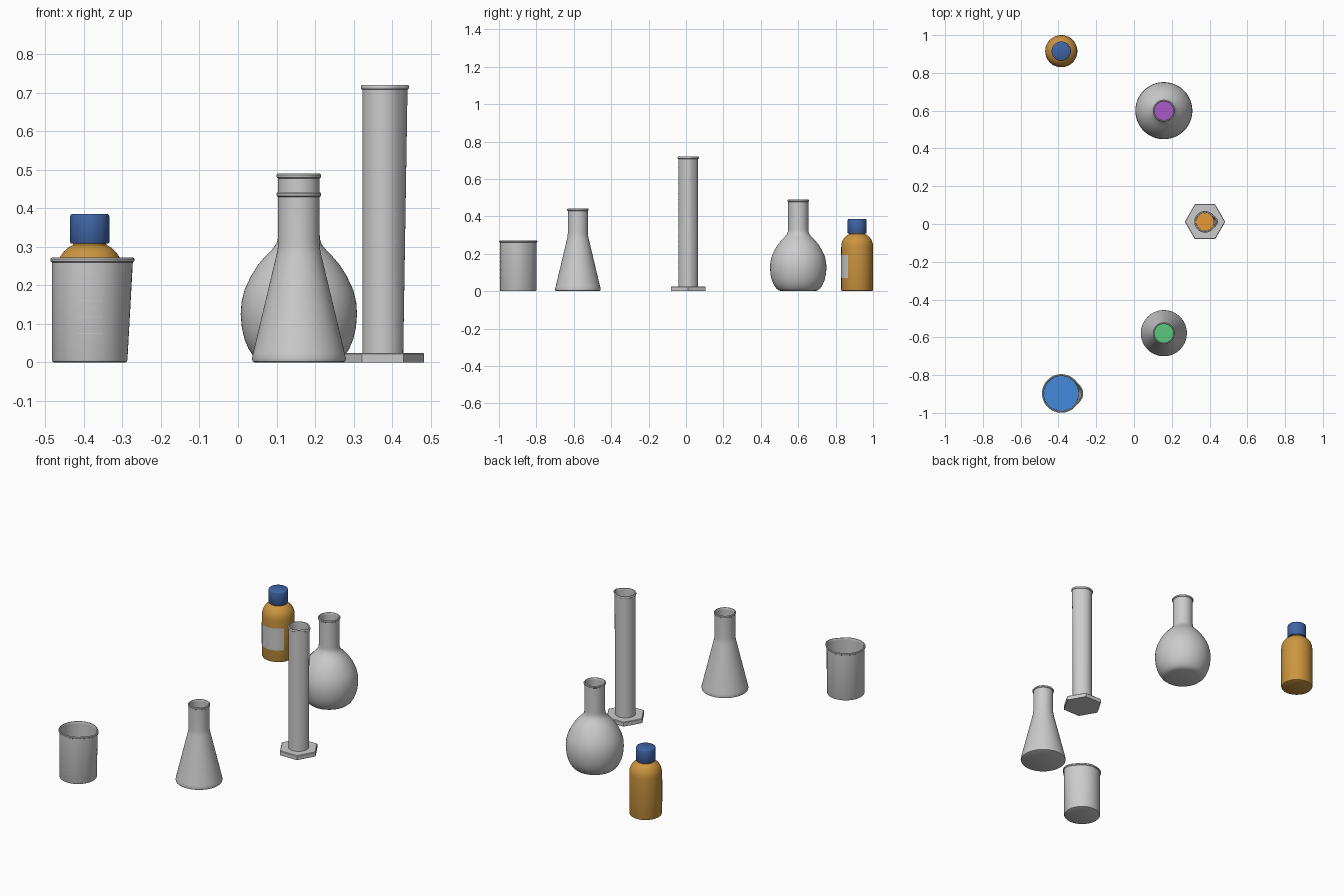
import bpy, bmesh, math

if "Cube" in bpy.data.objects:
    bpy.data.objects.remove(bpy.data.objects["Cube"])


def material(name, rgb):
    m = bpy.data.materials.new(name)
    m.diffuse_color = (*rgb, 1)
    m.use_nodes = True
    m.node_tree.nodes["Principled BSDF"].inputs["Base Color"].default_value = m.diffuse_color
    return m


AMBER = material("amber_glass", (0.60, 0.30, 0.05))
BLUE_CAP = material("blue_plastic", (0.05, 0.13, 0.38))
BLUE = material("blue_liquid", (0.06, 0.25, 0.72))
GREEN = material("green_liquid", (0.10, 0.58, 0.20))
ORANGE = material("orange_liquid", (0.80, 0.33, 0.04))
PURPLE = material("purple_liquid", (0.40, 0.10, 0.60))


def finish(name, bm, at, mat=None, smooth=True):
    me = bpy.data.meshes.new(name)
    bm.to_mesh(me)
    bm.free()
    ob = bpy.data.objects.new(name, me)
    ob.location = (at[0], at[1], 0)
    bpy.context.collection.objects.link(ob)
    if mat:
        me.materials.append(mat)
    if smooth:
        bpy.ops.object.select_all(action='DESELECT')
        ob.select_set(True)
        bpy.context.view_layer.objects.active = ob
        bpy.ops.object.shade_smooth_by_angle(angle=math.radians(35))
    return ob


def lathe(name, at, profile, mat=None, n=64, smooth=True, spout=None):
    """Revolve (radius, z) points; spout = (min z, reach) pulls the rim to +x."""
    bm = bmesh.new()
    rings = []
    for r, z in profile:
        if r == 0:
            rings.append([bm.verts.new((0, 0, z))])
            continue
        ring = []
        for i in range(n):
            a = 2 * math.pi * i / n
            d = 0
            if spout and z > spout[0]:
                off = abs(math.remainder(a, 2 * math.pi)) / math.radians(42)
                d = spout[1] * math.cos(min(off, 1) * math.pi / 2) ** 2
            ring.append(bm.verts.new(((r + d) * math.cos(a), (r + d) * math.sin(a), z)))
        rings.append(ring)
    for p, q in zip(rings, rings[1:]):
        for i in range(n):
            j = (i + 1) % n
            if len(p) == 1:
                bm.faces.new((p[0], q[j], q[i]))
            elif len(q) == 1:
                bm.faces.new((p[i], p[j], q[0]))
            else:
                bm.faces.new((p[i], p[j], q[j], q[i]))
    bmesh.ops.recalc_face_normals(bm, faces=bm.faces)
    return finish(name, bm, at, mat, smooth)


def vessel(name, at, outer, rim, wall=0.005, spout=None):
    """Hollow glass: outer wall, rolled rim of radius rim, inner wall and floor."""
    r, h = outer[-1]
    lip = [(rim - 0.001, h + 0.002), (rim, h + 0.005), (rim, h + 0.009), (rim - 0.003, h + 0.012),
           (r - wall + 0.002, h + 0.012), (r - wall, h + 0.009)]
    inner = [(q - wall, max(z, wall)) for q, z in reversed(outer[1:])]
    lathe(name, at, [(0, 0)] + outer + lip + inner + [(0, wall)], spout=spout)


def liquid(name, at, walls, mat):
    lathe(name, at, [(0, 0.007)] + walls + [(0, walls[-1][1])], mat)


def band(bm, radius, z0, z1, half_angle, n=8):
    """Curved strip on the -y side of a round surface."""
    rows = []
    for z in (z0, z1):
        r = radius(z)
        rows.append([bm.verts.new((r * math.sin(a), -r * math.cos(a), z))
                     for a in (half_angle * (2 * i / n - 1) for i in range(n + 1))])
    for i in range(n):
        bm.faces.new((rows[0][i], rows[0][i + 1], rows[1][i + 1], rows[1][i]))


def graduations(name, at, radius, z0, z1, count, long, short):
    bm = bmesh.new()
    for i in range(count):
        z = z0 + (z1 - z0) * i / (count - 1)
        w = short if i % 2 else long
        band(bm, lambda h: radius(h) + 0.0008, z - 0.001, z + 0.001, math.asin(w / radius(z)))
    finish(name, bm, at)


# Beaker
P = (-0.385, -0.897)
vessel("beaker", P, [(0.092, 0), (0.096, 0.002), (0.098, 0.007), (0.098, 0.26)], 0.102,
       spout=(0.25, 0.014))
liquid("beaker_liquid", P, [(0.0925, 0.007), (0.0925, 0.15)], BLUE)
graduations("beaker_marks", P, lambda z: 0.098, 0.075, 0.247, 9, 0.032, 0.017)

# Conical flask
P = (0.158, -0.578)
vessel("conical_flask", P, [(0.114, 0), (0.120, 0.003), (0.122, 0.010), (0.119, 0.024),
                            (0.058, 0.280), (0.055, 0.295), (0.054, 0.31), (0.054, 0.43)], 0.058)
liquid("conical_flask_liquid", P, [(0.114, 0.007), (0.112, 0.024), (0.082, 0.15)], GREEN)
graduations("conical_flask_marks", P, lambda z: 0.119 - (z - 0.024) * 0.2383,
            0.086, 0.226, 5, 0.034, 0.020)

# Measuring cylinder with hexagonal foot
P = (0.376, 0.012)
lathe("cylinder_foot", P, [(0, 0), (0.107, 0), (0.107, 0.022), (0.104, 0.025), (0, 0.025)],
      n=6, smooth=False)
outer = [(0.053, 0.025), (0.053, 0.03), (0.053, 0.708)]
lathe("measuring_cylinder", P, [(0, 0.025)] + outer +
      [(0.056, 0.710), (0.057, 0.713), (0.057, 0.717), (0.055, 0.72), (0.049, 0.72),
       (0.048, 0.717), (0.048, 0.708), (0.048, 0.032), (0, 0.032)], spout=(0.70, 0.011))
lathe("cylinder_liquid", P, [(0, 0.034), (0.0475, 0.034), (0.0475, 0.45), (0, 0.45)], ORANGE)
graduations("cylinder_marks", P, lambda z: 0.053, 0.095, 0.663, 21, 0.015, 0.010)

# Round flask
P = (0.158, 0.6)
bulb = [(0.09, 0), (0.105, 0.005), (0.118, 0.016), (0.131, 0.036), (0.141, 0.06), (0.148, 0.09),
        (0.151, 0.125), (0.149, 0.156), (0.141, 0.189), (0.124, 0.225), (0.107, 0.252),
        (0.086, 0.277), (0.068, 0.295), (0.058, 0.309), (0.0545, 0.322), (0.054, 0.335)]
vessel("round_flask", P, bulb + [(0.054, 0.478)], 0.058)
liquid("round_flask_liquid", P, [(0.098, 0.007)] + [(r - 0.007, z) for r, z in bulb[2:8]], PURPLE)

# Reagent bottle with screw cap and label
P = (-0.385, 0.915)
lathe("reagent_bottle", P, [(0, 0), (0.078, 0), (0.083, 0.003), (0.085, 0.009), (0.085, 0.235),
                            (0.0835, 0.255), (0.078, 0.272), (0.068, 0.287), (0.056, 0.298),
                            (0.044, 0.305), (0.041, 0.312), (0.041, 0.37), (0, 0.37)], AMBER)
lathe("bottle_cap", P, [(0, 0.309), (0.049, 0.309), (0.051, 0.312), (0.051, 0.379),
                        (0.049, 0.384), (0.046, 0.386), (0, 0.386)], BLUE_CAP)
bm = bmesh.new()
band(bm, lambda z: 0.0862, 0.07, 0.195, math.radians(55), 20)
finish("bottle_label", bm, P)
